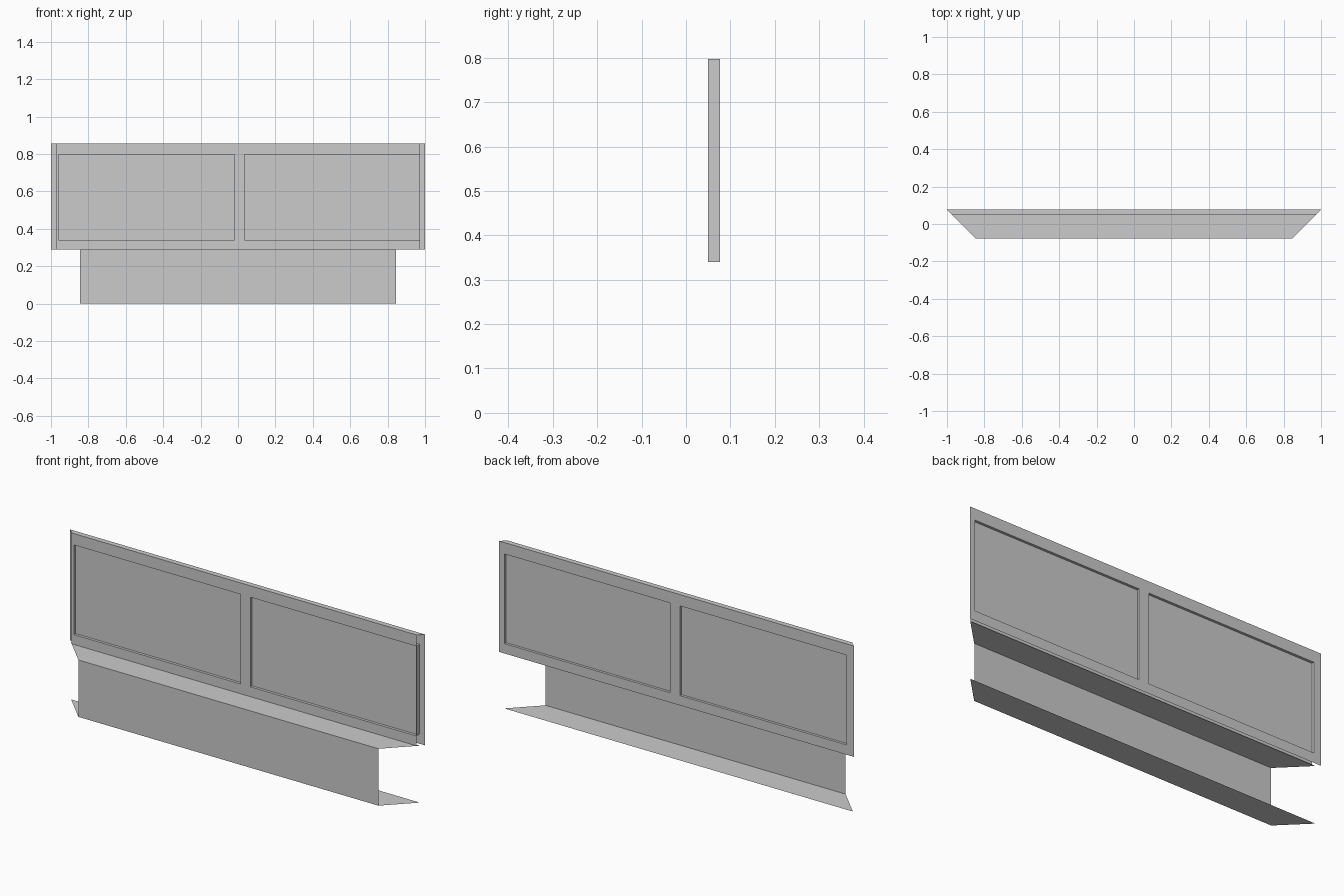
import bpy
import bmesh

old = bpy.data.objects.get("Cube")
if old:
    bpy.data.objects.remove(old, do_unlink=True)

grey = bpy.data.materials.new("plain grey")
grey.use_nodes = True
colour = (0.6, 0.6, 0.6, 1)
grey.diffuse_color = colour
grey.node_tree.nodes["Principled BSDF"].inputs["Base Color"].default_value = colour

BACK, FRONT, MID, BAY = 0.077, 0.05, 0.064, -0.077
SILL, TOP = 0.29, 0.855
LOW, HIGH = 0.34, 0.797
WINDOWS = [(-0.96, -0.02), (0.035, 0.97)]


def add_part(name, faces):
    """Make one object from a list of flat faces."""
    bm = bmesh.new()
    for points in faces:
        bm.faces.new([bm.verts.new(p) for p in points])
    bmesh.ops.remove_doubles(bm, verts=bm.verts, dist=0.0001)
    mesh = bpy.data.meshes.new(name)
    bm.to_mesh(mesh)
    bm.free()
    mesh.materials.append(grey)
    obj = bpy.data.objects.new(name, mesh)
    bpy.context.collection.objects.link(obj)


def upright(x0, x1, z0, z1, y, back=False):
    """Upright rectangle facing the front, or the back."""
    face = [(x0, y, z0), (x1, y, z0), (x1, y, z1), (x0, y, z1)]
    return face[::-1] if back else face


def ledge(y0, y1, z):
    """Level strip with ends mitred at 45 degrees."""
    w0, w1 = 1 - (BACK - y0), 1 - (BACK - y1)
    return [(-w0, y0, z), (w0, y0, z), (w1, y1, z), (-w1, y1, z)]


def pierced_sheet(half, y, back):
    """Upright sheet with the window openings left out."""
    xs = sorted({-half, half, *(x for pair in WINDOWS for x in pair)})
    zs = [SILL, LOW, HIGH, TOP]
    return [upright(x0, x1, z0, z1, y, back)
            for x0, x1 in zip(xs, xs[1:]) for z0, z1 in zip(zs, zs[1:])
            if not (z0 == LOW and (x0, x1) in WINDOWS)]


# Wall sheets, top capping and projecting bay
add_part("frame_front", pierced_sheet(1 - (BACK - FRONT) - 0.0005, FRONT, False))
add_part("frame_back", pierced_sheet(1, BACK, True))
add_part("top_capping", [ledge(FRONT, BACK, TOP)])
add_part("bay_panel", [upright(-0.845, 0.845, 0, SILL, BAY)])
add_part("bay_shelf", [ledge(BAY, 0.06, SILL)])
add_part("bay_base", [ledge(BAY, 0.06, 0)])

# Windows: pane set midway in its reveal
for side, (x0, x1) in zip(("right", "left"), WINDOWS):
    add_part(side + "_pane", [upright(x0, x1, LOW, HIGH, MID)])
    corners = [(x0, LOW), (x1, LOW), (x1, HIGH), (x0, HIGH)]
    add_part(side + "_reveal", [
        [(a, FRONT, b), (a, BACK, b), (c, BACK, d), (c, FRONT, d)]
        for (a, b), (c, d) in zip(corners, corners[1:] + corners[:1])])
